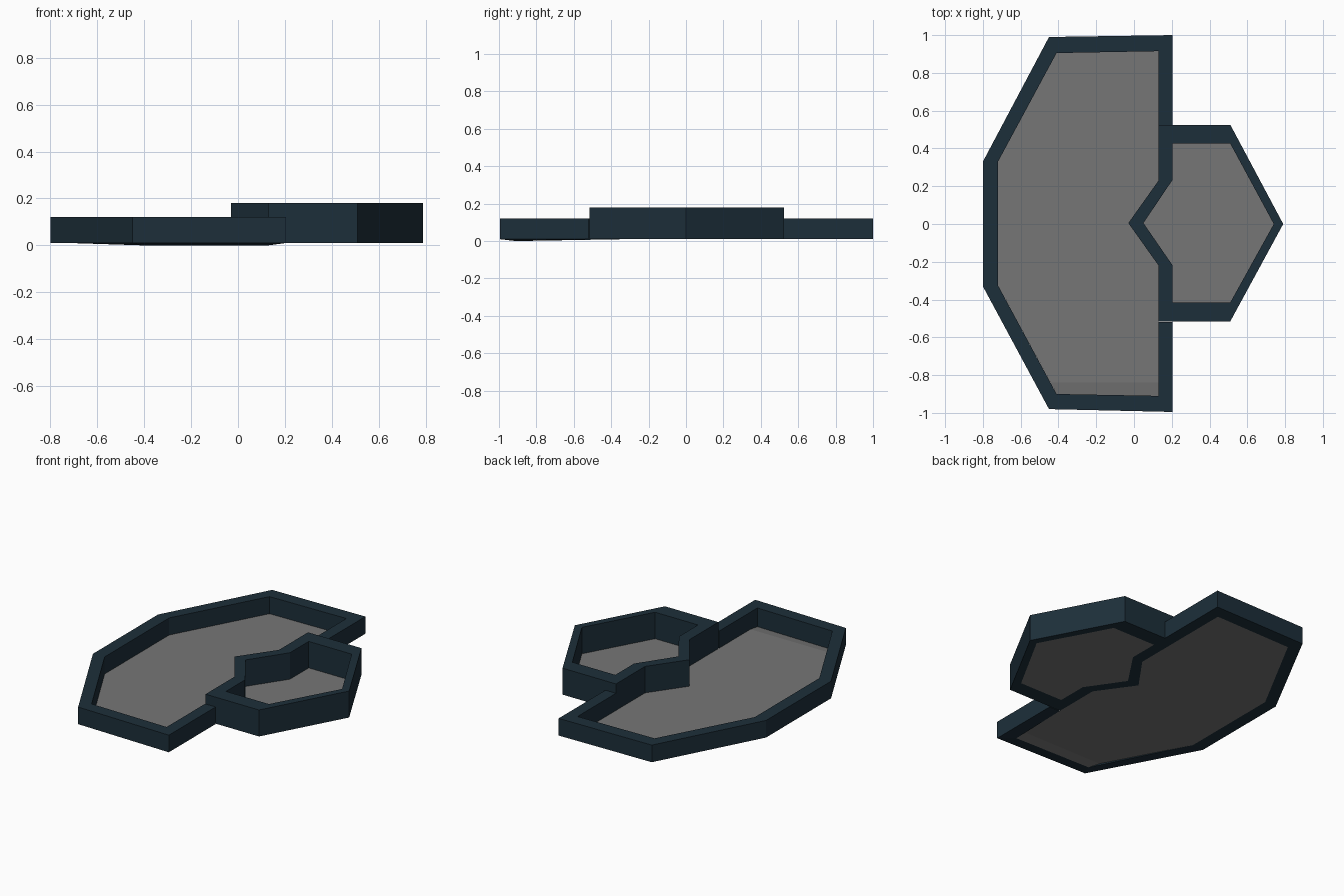
import bpy, bmesh

if "Cube" in bpy.data.objects:
    bpy.data.objects.remove(bpy.data.objects["Cube"])

BASE = 0.01
mat_wall = bpy.data.materials.new("dark_navy")
mat_wall.diffuse_color = (0.012, 0.028, 0.042, 1)
mat_wall.use_nodes = True
mat_wall.node_tree.nodes["Principled BSDF"].inputs["Base Color"].default_value = mat_wall.diffuse_color
mat_floor = bpy.data.materials.new("floor_grey")
mat_floor.diffuse_color = (0.18, 0.18, 0.18, 1)
mat_floor.use_nodes = True
mat_floor.node_tree.nodes["Principled BSDF"].inputs["Base Color"].default_value = mat_floor.diffuse_color


def finish(name, bm, mat):
    mesh = bpy.data.meshes.new(name)
    bm.to_mesh(mesh)
    bm.free()
    mesh.materials.append(mat)
    obj = bpy.data.objects.new(name, mesh)
    bpy.context.collection.objects.link(obj)
    return obj


def rim(name, outer, inner, top, closed, dipped=()):
    """Wall of constant section between two matching outlines."""
    bm = bmesh.new()
    rings = []
    for i, (o, n) in enumerate(zip(outer, inner)):
        low = 0.0 if i in dipped else BASE
        rings.append([bm.verts.new((*o, BASE)), bm.verts.new((*o, top)),
                      bm.verts.new((*n, top)), bm.verts.new((*n, low))])
    count = len(rings)
    for i in range(count if closed else count - 1):
        a, b = rings[i], rings[(i + 1) % count]
        for k in range(4):
            m = (k + 1) % 4
            bm.faces.new((a[k], a[m], b[m], b[k]))
    if not closed:
        bm.faces.new(rings[0])
        bm.faces.new(rings[-1])
    bmesh.ops.recalc_face_normals(bm, faces=bm.faces)
    return finish(name, bm, mat_wall)


def floor(name, *polygons):
    bm = bmesh.new()
    for poly in polygons:
        f = bm.faces.new([bm.verts.new(p) for p in poly])
        f.normal_update()
        if f.normal.z < 0:
            f.normal_flip()
    bmesh.ops.remove_doubles(bm, verts=bm.verts, dist=1e-5)
    bmesh.ops.triangulate(bm, faces=[f for f in bm.faces if len(f.verts) > 4])
    return finish(name, bm, mat_floor)


def at(points, z=BASE):
    return [(x, y, z) for x, y in points]


# large low basin: open wall that meets the small basin at both ends
big_out = [(0.205, 0.525), (0.205, 1.0), (-0.45, 0.99), (-0.8, 0.33),
           (-0.8, -0.33), (-0.45, -0.98), (0.205, -0.995), (0.205, -0.52)]
big_in = [(0.13, 0.525), (0.13, 0.915), (-0.41, 0.905), (-0.72, 0.33),
          (-0.72, -0.325), (-0.41, -0.9), (0.13, -0.91), (0.13, -0.52)]
rim("large_basin_wall", big_out, big_in, 0.12, False, dipped=(5, 6))

# small tall basin: closed wall with a notch pointing into the large one
small_out = [(0.13, 0.525), (0.51, 0.525), (0.79, 0.0), (0.51, -0.515),
             (0.13, -0.515), (0.13, -0.22), (-0.03, 0.005), (0.13, 0.23)]
small_in = [(0.205, 0.425), (0.51, 0.425), (0.74, 0.0), (0.51, -0.415),
            (0.205, -0.415), (0.205, -0.22), (0.05, 0.005), (0.205, 0.235)]
rim("small_basin_wall", small_out, small_in, 0.18, True)

# floors; the front edge of the large one dips slightly
notch = small_out[5:]
bend = [(-0.442, -0.84), (0.13, -0.84)]
floor("large_basin_floor",
      at(big_in[1:5] + bend + notch),
      at(bend) + at([(0.13, -0.91), (-0.41, -0.9)], 0.0))
floor("small_basin_floor", at(small_in[:5]),
      at([small_in[5], small_in[6], small_in[7]]))
